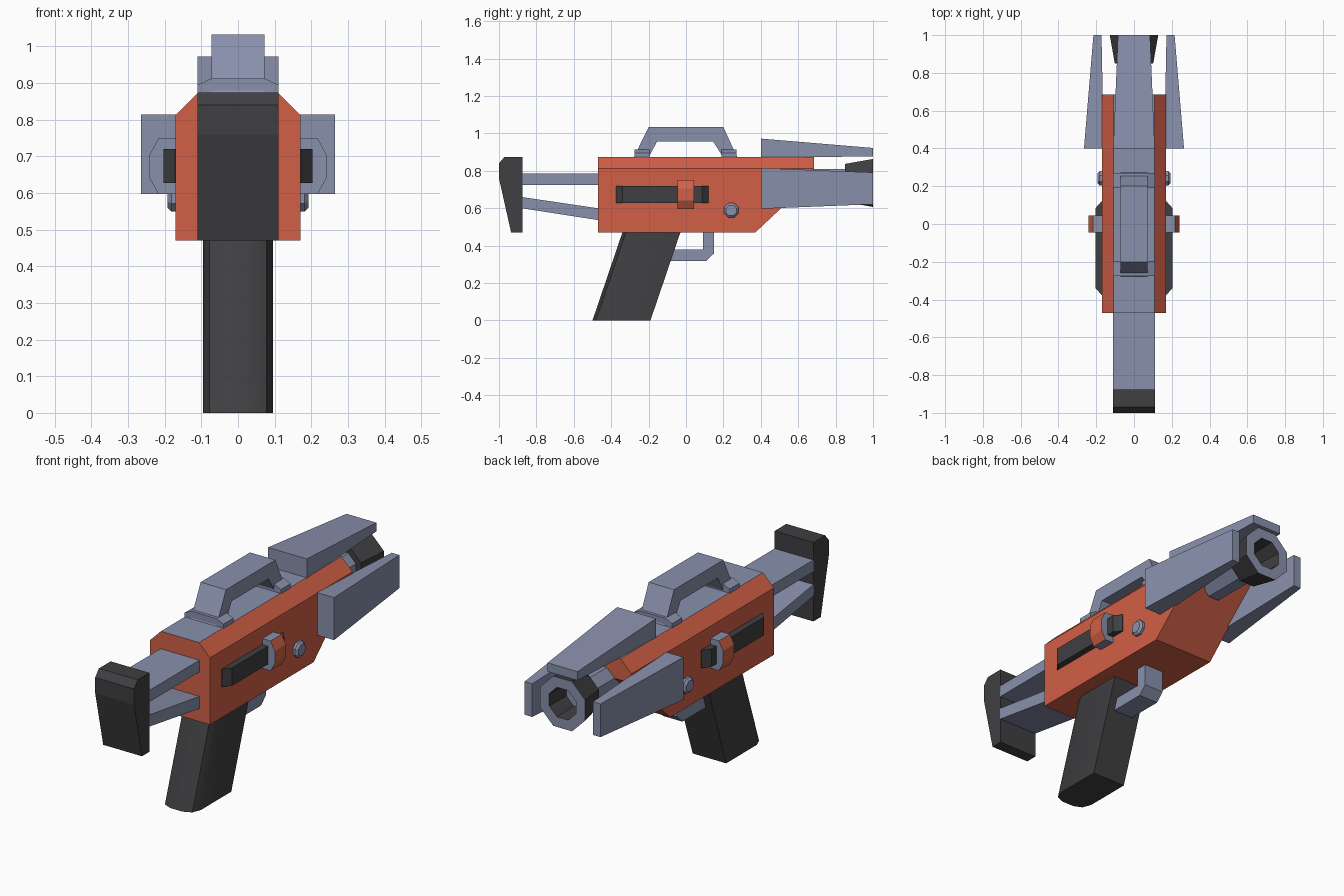
import bpy, bmesh, math
from mathutils import Vector

cube = bpy.data.objects.get("Cube")
if cube:
    bpy.data.objects.remove(cube, do_unlink=True)


def material(name, rgb):
    m = bpy.data.materials.new(name)
    m.use_nodes = True
    m.diffuse_color = (*rgb, 1)
    m.node_tree.nodes["Principled BSDF"].inputs["Base Color"].default_value = (*rgb, 1)
    return m


ORANGE = material("orange plastic", (0.64, 0.115, 0.062))
GREY = material("blue grey metal", (0.25, 0.28, 0.41))
DARK = material("dark rubber", (0.05, 0.05, 0.054))


def finish(name, bm, mats, rule=None):
    bmesh.ops.recalc_face_normals(bm, faces=bm.faces)
    bm.normal_update()
    if rule:
        for f in bm.faces:
            f.material_index = rule(f)
    mesh = bpy.data.meshes.new(name)
    bm.to_mesh(mesh)
    bm.free()
    for m in mats:
        mesh.materials.append(m)
    ob = bpy.data.objects.new(name, mesh)
    bpy.context.collection.objects.link(ob)
    return ob


def place(axis, a, b, t):
    return Vector({"x": (t, a, b), "y": (a, t, b), "z": (a, b, t)}[axis])


def prism(axis, pts, lo, hi):
    """Extrude a flat profile along an axis."""
    bm = bmesh.new()
    ends = [[bm.verts.new(place(axis, a, b, t)) for a, b in pts] for t in (lo, hi)]
    bm.faces.new(ends[0])
    bm.faces.new(ends[1])
    n = len(pts)
    for i in range(n):
        j = (i + 1) % n
        bm.faces.new((ends[0][i], ends[0][j], ends[1][j], ends[1][i]))
    return bm


def lathe(axis, rings, centre, sides=8):
    """Turn (radius, distance) rings around an axis and cap both ends."""
    bm = bmesh.new()
    loops = []
    for r, t in rings:
        angles = [(i + 0.5) * math.tau / sides for i in range(sides)]
        loops.append([bm.verts.new(place(axis, centre[0] + r * math.cos(a),
                                         centre[1] + r * math.sin(a), t)) for a in angles])
    for l0, l1 in zip(loops, loops[1:]):
        for i in range(sides):
            j = (i + 1) % sides
            bm.faces.new((l0[i], l0[j], l1[j], l1[i]))
    bm.faces.new(loops[0])
    bm.faces.new(loops[-1])
    return bm


def bevel(bm, test, size, segments=1):
    edges = [e for e in bm.edges if all(test(v.co) for v in e.verts)]
    bmesh.ops.bevel(bm, geom=edges, offset=size, segments=segments,
                    profile=0.5, affect="EDGES")


# Body with chamfered shoulders and a grey top strip
bm = prism("x", [(-0.47, 0.47), (0.37, 0.47), (0.685, 0.765), (0.685, 0.875), (-0.47, 0.875)],
           -0.17, 0.17)
edges = [e for e in bm.edges if all(v.co.z > 0.87 for v in e.verts)
         and e.verts[0].co.x == e.verts[1].co.x]
bmesh.ops.bevel(bm, geom=edges, offset=0.062, segments=1, affect="EDGES")
finish("body", bm, [ORANGE, GREY], lambda f: int(f.normal.z > 0.95))

# Shoulder stock
finish("butt_pad", prism("x", [(-1, 0.84), (-0.97, 0.875), (-0.875, 0.875), (-0.875, 0.47),
                               (-0.935, 0.47), (-1, 0.76)], -0.11, 0.11), [DARK])
finish("upper_stock_bar", prism("x", [(-0.88, 0.725), (-0.46, 0.725), (-0.46, 0.785),
                                      (-0.88, 0.785)], -0.11, 0.11), [GREY])
finish("lower_stock_bar", prism("x", [(-0.88, 0.6), (-0.46, 0.535), (-0.46, 0.598),
                                      (-0.88, 0.66)], -0.11, 0.11), [GREY])

# Slanted grip, rounded at the back
bm = prism("x", [(-0.5, 0), (-0.19, 0), (-0.02, 0.5), (-0.33, 0.5)], -0.095, 0.095)
edges = [e for e in bm.edges if all(v.co.y < v.co.z * 0.34 - 0.4 for v in e.verts)
         and e.verts[0].co.x == e.verts[1].co.x]
bmesh.ops.bevel(bm, geom=edges, offset=0.06, segments=2, profile=0.5, affect="EDGES")
grip = finish("grip", bm, [DARK])

# Trigger guard
finish("trigger_guard", prism("x", [(-0.1, 0.317), (0.108, 0.317), (0.15, 0.358), (0.15, 0.48),
                                    (0.092, 0.48), (0.092, 0.378), (-0.1, 0.378)],
                              -0.055, 0.055), [GREY])

# Carrying handle with its feet
finish("carry_handle", prism("x", [(-0.28, 0.87), (-0.2, 1.033), (0.2, 1.033), (0.275, 0.87),
                                   (0.2, 0.87), (0.145, 0.957), (-0.155, 0.957), (-0.2, 0.87)],
                             -0.072, 0.072), [GREY])
for end, y0, y1 in (("rear", -0.275, -0.195), ("front", 0.19, 0.27)):
    finish(end + "_handle_foot", prism("y", [(-0.11, 0.87), (0.11, 0.87), (0.11, 0.895),
                                             (0.072, 0.913), (-0.072, 0.913), (-0.11, 0.895)],
                                       y0, y1), [GREY])

# Top fin, narrowing toward the muzzle
bm = prism("x", [(0.4, 0.87), (1, 0.877), (1, 0.922), (0.4, 0.972)], -0.11, 0.11)
for v in bm.verts:
    if v.co.y > 0.9:
        v.co.x *= 0.77
finish("top_fin", bm, [GREY])

# Barrel and hollow flared muzzle
finish("barrel", lathe("y", [(0.08, 0.6), (0.08, 0.87)], (0, 0.735)), [GREY])
finish("muzzle", lathe("y", [(0.11, 0.85), (0.138, 0.995), (0.138, 1), (0.082, 1), (0.075, 0.87)],
                       (0, 0.735)), [DARK, GREY],
       lambda f: int(f.normal.y > 0.9 and f.calc_center_median().y > 0.95))

for side, s in (("left", 1), ("right", -1)):
    # Side fin, shrinking toward the muzzle
    bm = prism("z", [(s * 0.16, 0.4), (s * 0.265, 0.4), (s * 0.215, 1), (s * 0.172, 1)],
               0.597, 0.815)
    for v in bm.verts:
        if v.co.y > 0.9:
            v.co.z = 0.706 + (v.co.z - 0.706) * 0.78
    finish(side + "_fin", bm, [GREY])

    # Bolt rail with slanted ends
    finish(side + "_bolt_rail", prism("z", [(s * 0.16, -0.375), (s * 0.172, -0.375),
                                            (s * 0.203, -0.34), (s * 0.203, 0.085),
                                            (s * 0.172, 0.12), (s * 0.16, 0.12)],
                                      0.628, 0.72), [DARK])

    # Bolt slider: orange outside, grey on the remaining faces
    finish(side + "_bolt_slider", prism("y", [(s * 0.16, 0.597), (s * 0.217, 0.597),
                                              (s * 0.241, 0.64), (s * 0.241, 0.705),
                                              (s * 0.217, 0.75), (s * 0.16, 0.75)],
                                        -0.046, 0.044), [GREY, ORANGE],
           lambda f: int(abs(f.normal.x) > 0.3))

    # Round side button
    finish(side + "_button", lathe("x", [(0.042, s * 0.16), (0.042, s * 0.182),
                                         (0.03, s * 0.193)], (0.242, 0.588)), [GREY])

# Smooth the rounded grip while keeping its corners sharp
bpy.ops.object.select_all(action="DESELECT")
grip.select_set(True)
bpy.context.view_layer.objects.active = grip
bpy.ops.object.shade_smooth_by_angle(angle=math.radians(40))
